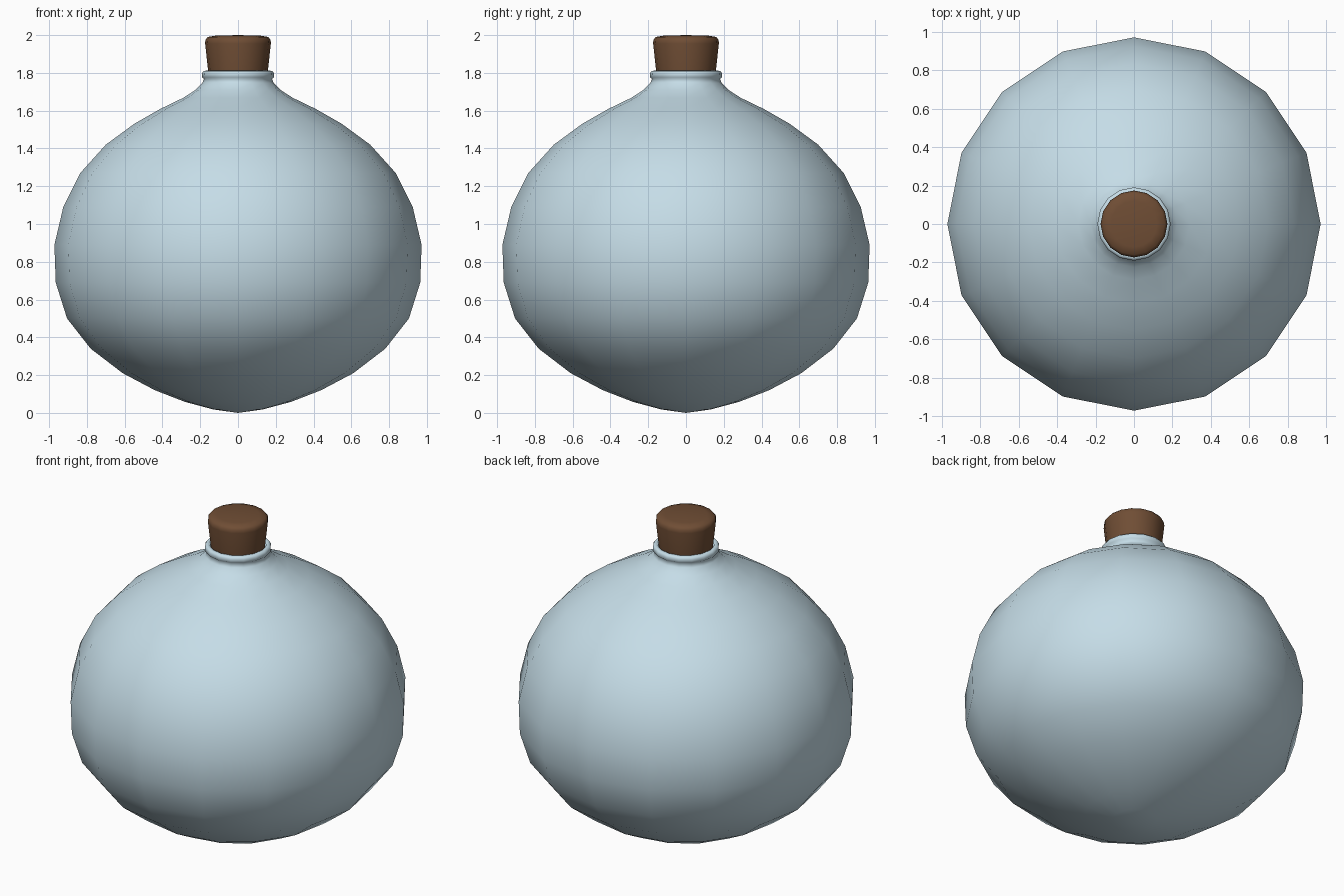
import bpy, bmesh
from math import cos, sin, pi

if "Cube" in bpy.data.objects:
    bpy.data.objects.remove(bpy.data.objects["Cube"])

SIDES = 16


def lathe(name, profile, color):
    """Revolve (radius, z) points around z; radius 0 becomes a pole."""
    bm = bmesh.new()
    rings = []
    for r, z in profile:
        if r == 0:
            rings.append([bm.verts.new((0, 0, z))] * SIDES)
        else:
            rings.append([bm.verts.new((r * cos(2 * pi * i / SIDES),
                                        r * sin(2 * pi * i / SIDES), z))
                          for i in range(SIDES)])
    for a, b in zip(rings, rings[1:]):
        for i in range(SIDES):
            j = (i + 1) % SIDES
            quad = list(dict.fromkeys((a[i], a[j], b[j], b[i])))
            bm.faces.new(quad).smooth = True
    bmesh.ops.recalc_face_normals(bm, faces=bm.faces)
    mesh = bpy.data.meshes.new(name)
    bm.to_mesh(mesh)
    bm.free()
    mat = bpy.data.materials.new(name + "_material")
    mat.diffuse_color = color
    mat.use_nodes = True
    mat.node_tree.nodes["Principled BSDF"].inputs["Base Color"].default_value = mat.diffuse_color
    mesh.materials.append(mat)
    obj = bpy.data.objects.new(name, mesh)
    bpy.context.collection.objects.link(obj)
    return obj


# Round flask with a flared neck and a rolled lip
lathe("flask", [
    (0, 0.0), (0.13, 0.018), (0.28, 0.058), (0.44, 0.12), (0.61, 0.21),
    (0.78, 0.34), (0.905, 0.50), (0.965, 0.69), (0.972, 0.89), (0.925, 1.09),
    (0.835, 1.27), (0.70, 1.42), (0.55, 1.53), (0.41, 1.61), (0.29, 1.668),
    (0.225, 1.71), (0.19, 1.745), (0.18, 1.768), (0.19, 1.777),
    (0.191, 1.798), (0.183, 1.81), (0.165, 1.812), (0.157, 1.80),
    (0.155, 1.75)], (0.56, 0.72, 0.80, 1))

# Tapered cork stopper with a softly rounded top
lathe("cork", [
    (0, 1.75), (0.152, 1.75), (0.158, 1.81), (0.174, 1.955),
    (0.173, 1.975), (0.16, 1.99), (0.12, 1.997), (0, 2.0)],
    (0.16, 0.075, 0.035, 1))
